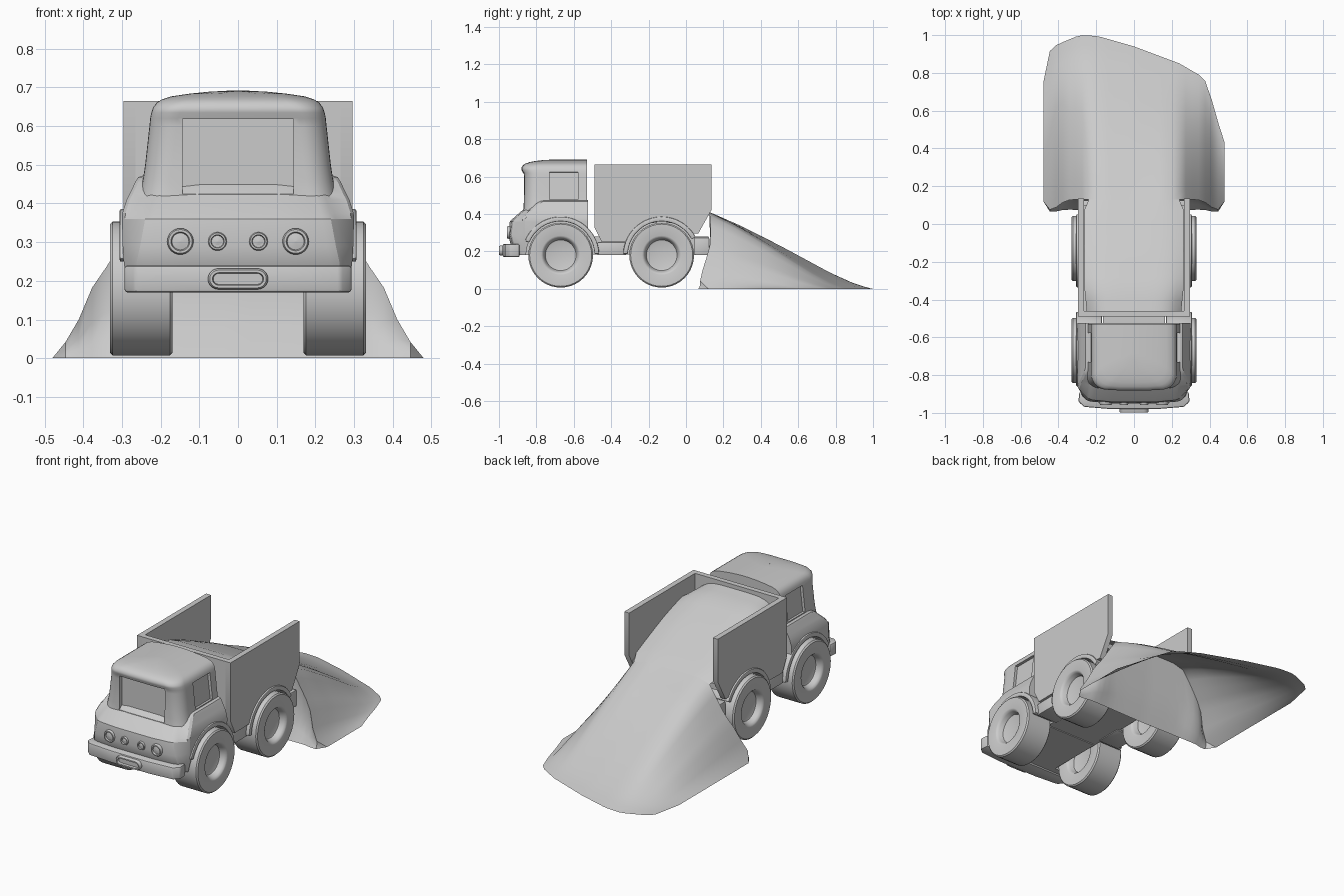
import bpy, bmesh
from math import sin, cos, pi, radians
from mathutils import Matrix, Vector

if "Cube" in bpy.data.objects:
    bpy.data.objects.remove(bpy.data.objects["Cube"])

def activate(ob):
    bpy.ops.object.select_all(action='DESELECT')
    ob.select_set(True)
    bpy.context.view_layer.objects.active = ob

def smooth(ob, angle):
    activate(ob)
    bpy.ops.object.shade_smooth_by_angle(angle=radians(angle))

def finish(name, bm, bevel=0, angle=35, recalc=True):
    bmesh.ops.remove_doubles(bm, verts=bm.verts, dist=1e-5)
    if recalc:
        bmesh.ops.recalc_face_normals(bm, faces=bm.faces)
    me = bpy.data.meshes.new(name)
    bm.to_mesh(me)
    bm.free()
    ob = bpy.data.objects.new(name, me)
    bpy.context.collection.objects.link(ob)
    activate(ob)
    if bevel:
        m = ob.modifiers.new("bevel", 'BEVEL')
        m.width, m.segments, m.limit_method = bevel, 2, 'ANGLE'
        bpy.ops.object.modifier_apply(modifier=m.name)
    smooth(ob, angle)
    return ob

def loft(name, rings, **kw):
    bm = bmesh.new()
    rows = [[bm.verts.new(p) for p in r] for r in rings]
    n = len(rows[0])
    for a, b in zip(rows, rows[1:]):
        for i in range(n):
            j = (i + 1) % n
            bm.faces.new((a[i], a[j], b[j], b[i]))
    bm.faces.new(rows[0])
    bm.faces.new(rows[-1])
    return finish(name, bm, **kw)

def prism(name, pts, axis, a, b, **kw):
    place = {'x': lambda p, t: (t, p[0], p[1]), 'y': lambda p, t: (p[0], t, p[1]),
             'z': lambda p, t: (p[0], p[1], t)}[axis]
    return loft(name, [[place(p, t) for p in pts] for t in (a, b)], **kw)

def box(name, x0, x1, y0, y1, z0, z1, bevel=0.0):
    return prism(name, [(x0, y0), (x1, y0), (x1, y1), (x0, y1)], 'z', z0, z1, bevel=bevel)

def arc(cy, cz, r, a0, a1, n=24):
    return [(cy + r * cos(radians(a0 + (a1 - a0) * i / n)),
             cz + r * sin(radians(a0 + (a1 - a0) * i / n))) for i in range(n + 1)]

def lathe(name, prof, place, n=40):
    rings = [[place(r * cos(2 * pi * i / n), r * sin(2 * pi * i / n), t) for i in range(n)] for r, t in prof]
    return loft(name, rings)

def cut(ob, cutter):
    activate(ob)
    m = ob.modifiers.new("cut", 'BOOLEAN')
    m.object, m.operation, m.solver = cutter, 'DIFFERENCE', 'EXACT'
    bpy.ops.object.modifier_apply(modifier=m.name)
    bpy.data.objects.remove(cutter)

def interp(t, pts):
    if t <= pts[0][0]:
        return pts[0][1]
    for (a, va), (b, vb) in zip(pts, pts[1:]):
        if t <= b:
            return va + (vb - va) * (t - a) / (b - a)
    return pts[-1][1]

def mirrored(half):
    return half + [(-x, y) for x, y in reversed(half)]

FRONT, REAR, AXLE = -0.67, -0.13, 0.18

# Wheels with square shoulders, dished on both sides
dish = [(.001, .042), (.074, .042), (.082, .045), (.09, .068), (.097, .078), (.105, .081),
        (.166, .081), (.173, .074)]
tyre = [(r, .25 - d) for r, d in dish] + [(r, .25 + d) for r, d in reversed(dish)]
for label, cy in (("front", FRONT), ("rear", REAR)):
    for s, side in ((1, "right"), (-1, "left")):
        lathe(f"{label}_wheel_{side}", tyre, lambda a, b, t: (s * t, cy + a, AXLE + b))

# Lower cab: tapered nose, sloping hood and shoulders, wheel wells cut out
def nose_ring(z, hw, nw, yf):
    yc = max(-.86, yf + .045)
    half = [(hw, -.525), (hw, yc), (hw - .008, yc - .015), (nw, yf + .022), (nw - .012, yf + .008),
            (nw - .035, yf), (nw * .45, yf - .01)]
    return [(x, y, z) for x, y in mirrored(half)]
lower = loft("lower_cab", [nose_ring(*r) for r in (
    (.18, .285, .27, -.90), (.245, .295, .275, -.93), (.29, .298, .265, -.94), (.36, .30, .252, -.932),
    (.375, .299, .25, -.917), (.41, .288, .24, -.877), (.425, .28, .235, -.86),
    (.455, .266, .21, -.83), (.468, .258, .20, -.81), (.475, .238, .19, -.79))])
for s in (1, -1):
    cut(lower, prism("well_cutter", arc(FRONT, AXLE, .185, 0, 352.5, 47), 'x', s * .16, s * .4))
smooth(lower, 24)

# Upper cab: rounded front corners, crowned roof with a slight visor lip
def cab_ring(z, hw, yf, r):
    half = [(hw, -.53)] + [(hw - r + r * cos(pi / 16 * i), yf + r - r * sin(pi / 16 * i)) for i in range(9)]
    half.append((hw * .35, yf - .004))
    return [(x, y, z) for x, y in mirrored(half)]
upper = loft("upper_cab", [cab_ring(*r) for r in (
    (.40, .258, -.872, .07), (.42, .254, -.868, .07), (.46, .246, -.866, .07), (.50, .240, -.865, .07),
    (.60, .229, -.864, .07), (.62, .227, -.867, .07), (.635, .224, -.876, .075),
    (.647, .220, -.877, .075), (.660, .211, -.87, .08), (.669, .197, -.857, .08), (.677, .172, -.835, .08),
    (.684, .125, -.80, .07), (.689, .075, -.76, .05), (.692, .02, -.70, .015))], angle=40)
cut(upper, box("windscreen_cutter", -.143, .143, -.95, -.846, .425, .618))
for s in (1, -1):
    c = box("window_cutter", -.05, .05, -.73, -.577, -.074, .074)
    c.matrix_world = Matrix.Translation((s * .269, 0, .555)) @ Matrix.Rotation(-s * .115, 4, 'Y')
    bpy.context.view_layer.update()
    cut(upper, c)
smooth(upper, 40)

# Wheel arch flares
for label, cy, a0, a1 in (("front", FRONT, 2, 158), ("rear", REAR, 28, 178)):
    for s, side in ((1, "right"), (-1, "left")):
        prism(f"{label}_fender_{side}", arc(cy, AXLE, .206, a0, a1) + arc(cy, AXLE, .181, a1, a0),
              'x', s * .17, s * .306, bevel=.005)

# Bumper, grille surround and headlights
prism("bumper", mirrored([(.29, -.89), (.294, -.94), (.265, -.968), (.12, -.98)]), 'z', .17, .24, bevel=.008)

def stadium(w, h, y):
    pts = [((w - h) + h * cos(-pi / 2 + pi * i / 10), h * sin(-pi / 2 + pi * i / 10)) for i in range(11)]
    pts += [(-x, -z) for x, z in pts]
    return [(x, y, .205 + z) for x, z in pts]
loft("grille", [stadium(.078, .027, -.95), stadium(.078, .027, -.992), stadium(.073, .023, -.999),
                stadium(.066, .016, -.999), stadium(.064, .014, -.985)])
for x, r in ((.149, .034), (.053, .024)):
    for s in (1, -1):
        lathe("headlight", [(r, -.92), (r, -.95), (r * .9, -.957), (r * .72, -.957), (r * .64, -.948), (.001, -.952)],
              lambda a, b, t: (s * x + a, t, .302 + b), n=28)

# Chassis
box("chassis", -.165, .165, -.88, .12, .185, .28)
box("bed_support", -.165, .165, -.45, .03, .27, .37)
box("rear_crossmember", -.285, .285, .045, .125, .18, .275, .006)
for s, side in ((1, "right"), (-1, "left")):
    box(f"side_sill_{side}", s * .15, s * .285, -.475, -.32, .18, .25, .005)

# Dump bed: side panels with wheel cut-outs, front wall, floor
panel = [(-.49, .665), (.135, .665), (.135, .42), (.065, .295)] + arc(REAR, AXLE, .2, 36, 159) + [(-.45, .25), (-.49, .33)]
for s, side in ((1, "right"), (-1, "left")):
    prism(f"bed_side_{side}", panel, 'x', s * .265, s * .296)
box("bed_front_wall", -.296, .296, -.49, -.46, .33, .665)
box("bed_floor", -.27, .27, -.48, .10, .352, .385)

# Sand: load sloping out of the bed and spilling into an open-bottomed heap
END = [(-1, .75), (-.94, .91), (-.85, .95), (-.6, 1.0), (-.4, .995), (0, .94), (.5, .85), (.77, .775), (.84, .69), (.9, .58), (1, .43)]
START = [(0, .125), (.6, .13), (.69, .13), (.77, .12), (.85, .09), (.93, .075), (1, .12)]
CROSS = [(0, 1), (.35, 1), (.5, .95), (.6, .78), (.69, .6), (.77, .49), (.85, .26), (.93, .1), (1, 0)]
SLOPE = [(0, .41), (.2, .335), (.45, .225), (.75, .085), (.9, .025), (1, 0)]
N, M = 28, 16
cols = [-1 + 2 * i / N for i in range(N + 1)]
bm = bmesh.new()
def grid(rows):
    for a, b in zip(rows, rows[1:]):
        for i in range(len(a) - 1):
            bm.faces.new((a[i], a[i + 1], b[i + 1], b[i]))
def heap(s, u):
    y0 = interp(abs(s), START)
    return Vector((.48 * s, y0 + (interp(s, END) - y0) * u, interp(u, SLOPE) * interp(abs(s), CROSS)))
top = [[bm.verts.new(heap(s, k / M)) for s in cols] for k in range(M + 1)]
grid(top)
wall = []
for f, y in ((0, -.055), (.2, -.025), (.5, .005)):
    row = []
    for s in cols:
        p = heap(s, 0)
        row.append(bm.verts.new((p.x, p.y + y * min(1, p.z / .25), p.z * f)))
    wall.append(row)
grid(wall + [top[0]])
load = []
for k in range(10, 0, -1):
    v = k / 10
    w = interp(v, [(0, .245), (.1, .262), (.8, .262), (1, .25)])
    z = interp(v, [(0, .41), (.5, .545), (.8, .62), (1, .643)])
    load.append([bm.verts.new((w * s * 2, .135 - .597 * v, z - (.02 + .05 * v ** 4) * (abs(s) * 2) ** 5))
                 for s in cols[7:22]])
grid(load + [top[0][7:22]])
finish("sand_pile", bm, angle=50, recalc=False)
